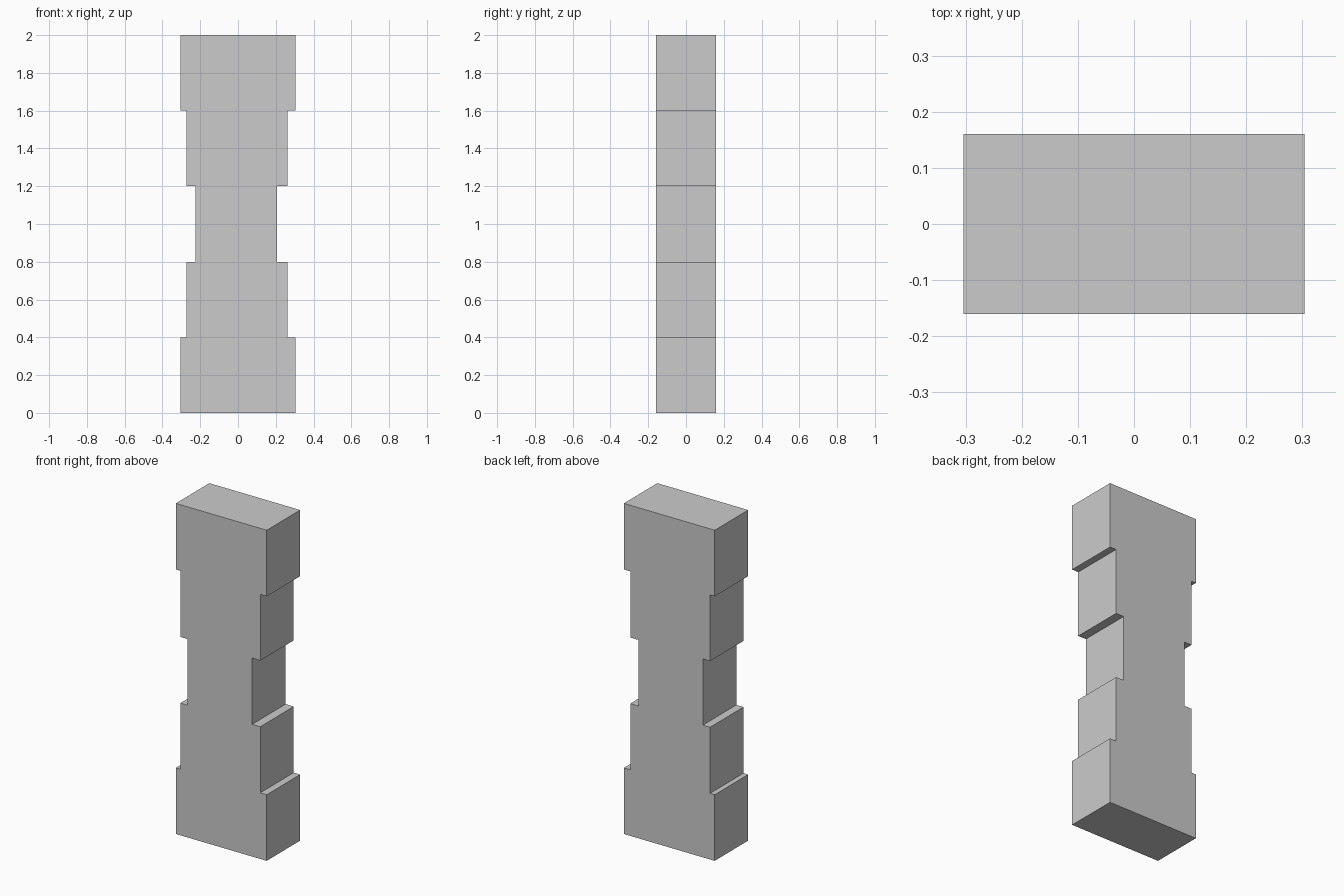
import bpy
import bmesh

cube = bpy.data.objects.get("Cube")
if cube:
    bpy.data.objects.remove(cube, do_unlink=True)

# Single plain grey material
grey = bpy.data.materials.new("plain grey")
grey.use_nodes = True
colour = (0.6, 0.6, 0.6, 1)
grey.diffuse_color = colour
grey.node_tree.nodes["Principled BSDF"].inputs["Base Color"].default_value = colour

# Left and right edge of each equal-height tier, from the bottom up
outer, middle, waist = (-0.304, 0.304), (-0.273, 0.261), (-0.225, 0.207)
tiers = [outer, middle, waist, middle, outer]
tier_height = 0.4
depth = 0.32

# Stepped outline: up the right edge, then down the left edge
right_edge, left_edge = [], []
for i, (left, right) in enumerate(tiers):
    for z in (i * tier_height, (i + 1) * tier_height):
        right_edge.append((right, -depth / 2, z))
        left_edge.append((left, -depth / 2, z))
outline = right_edge + left_edge[::-1]

# Extrude the outline from front to back
bm = bmesh.new()
front = bm.faces.new([bm.verts.new(p) for p in outline])
result = bmesh.ops.extrude_face_region(bm, geom=[front], use_keep_orig=True)
back_verts = [g for g in result["geom"] if isinstance(g, bmesh.types.BMVert)]
bmesh.ops.translate(bm, verts=back_verts, vec=(0, depth, 0))
bmesh.ops.recalc_face_normals(bm, faces=bm.faces)

mesh = bpy.data.meshes.new("stepped_pillar")
bm.to_mesh(mesh)
bm.free()
mesh.materials.append(grey)
pillar = bpy.data.objects.new("stepped_pillar", mesh)
bpy.context.collection.objects.link(pillar)
